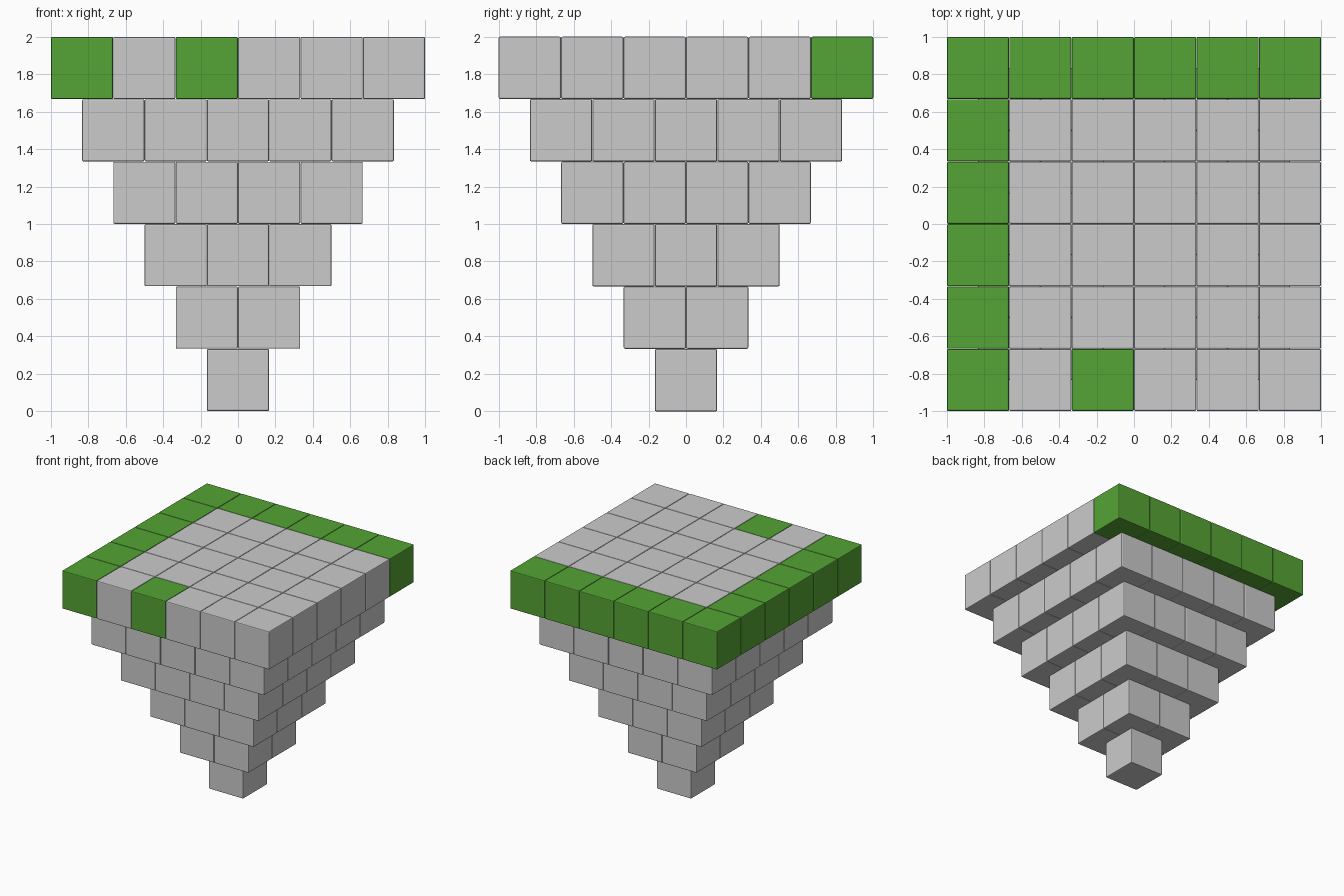
import bpy, bmesh

if "Cube" in bpy.data.objects:
    bpy.data.objects.remove(bpy.data.objects["Cube"])

LAYERS = 6
SIZE = 0.332                       # edge of one block
PITCH = (2.0 - SIZE) / (LAYERS - 1)  # spacing, leaves a hairline seam


def block_mesh(name):
    """Cube with slightly bevelled edges."""
    bm = bmesh.new()
    bmesh.ops.create_cube(bm, size=SIZE)
    bmesh.ops.bevel(bm, geom=bm.edges[:], offset=0.007, segments=2,
                    profile=0.5, affect='EDGES')
    mesh = bpy.data.meshes.new(name)
    bm.to_mesh(mesh)
    bm.free()
    return mesh


grey_mesh = block_mesh("grey_block")
green_mesh = block_mesh("green_block")
green = bpy.data.materials.new("green")
green.diffuse_color = (0.09, 0.37, 0.035, 1)
green.use_nodes = True
green.node_tree.nodes["Principled BSDF"].inputs["Base Color"].default_value = green.diffuse_color
green_mesh.materials.append(green)


def is_green(layer, col, row):
    """Top layer: left column, back row and one block in the front row."""
    last = LAYERS - 1
    return layer == last and (col == 0 or row == last or (col, row) == (2, 0))


# Inverted stepped pyramid: each layer is one block wider than the one below
for layer in range(LAYERS):
    for col in range(layer + 1):
        for row in range(layer + 1):
            top = is_green(layer, col, row)
            name = f"{'green' if top else 'grey'}_block_{layer}_{col}_{row}"
            block = bpy.data.objects.new(name, green_mesh if top else grey_mesh)
            block.location = ((col - layer / 2) * PITCH,
                              (row - layer / 2) * PITCH,
                              SIZE / 2 + layer * PITCH)
            bpy.context.collection.objects.link(block)
